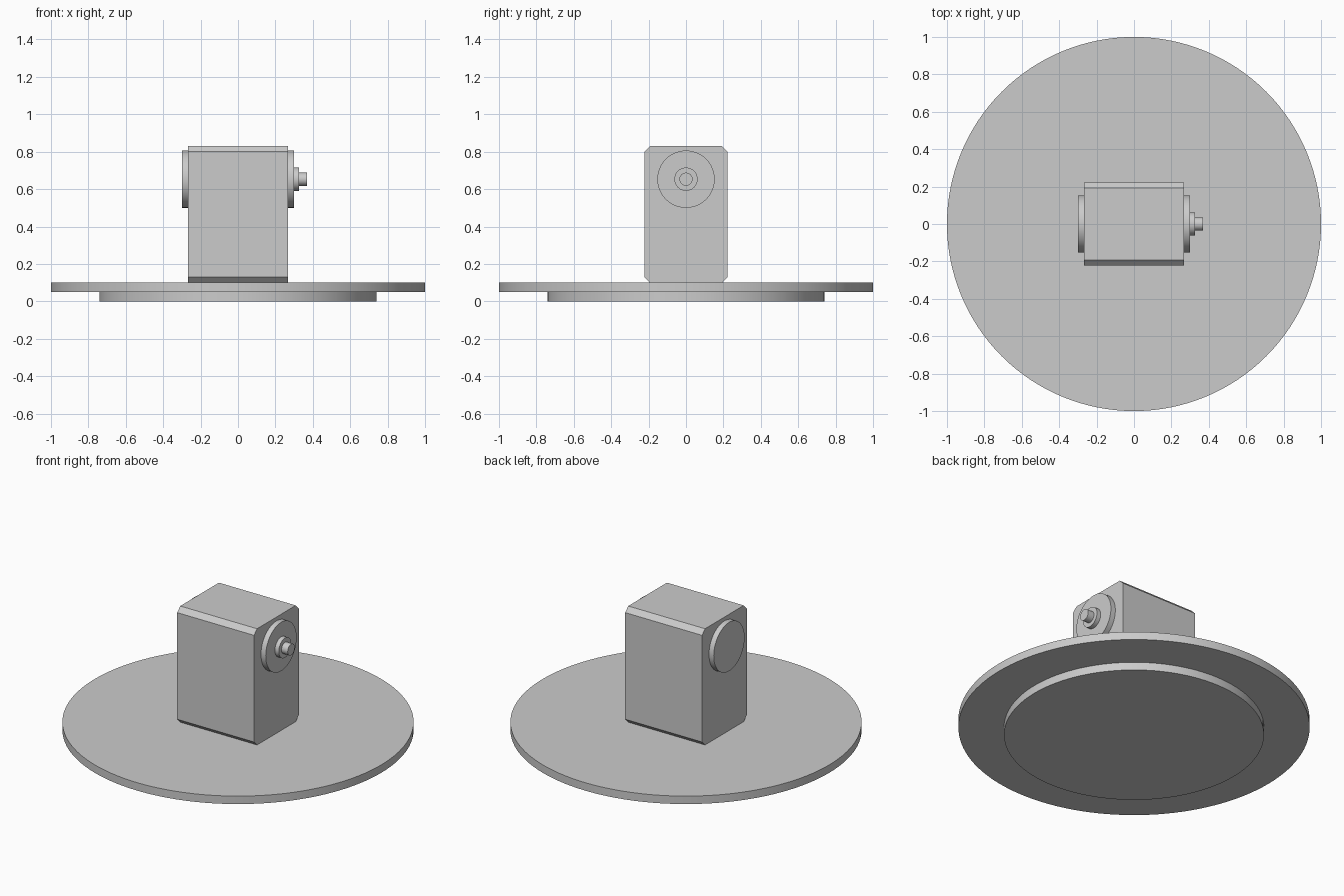
import bpy
import math

cube = bpy.data.objects.get("Cube")
if cube:
    bpy.data.objects.remove(cube, do_unlink=True)

grey = bpy.data.materials.new("plain_grey")
grey.use_nodes = True
colour = (0.6, 0.6, 0.6, 1)
grey.diffuse_color = colour
grey.node_tree.nodes["Principled BSDF"].inputs["Base Color"].default_value = colour


def disc(name, radius, start, end, axis="Z", height=0.0):
    """Cylinder running from start to end along the given axis."""
    mid = (start + end) / 2
    along_x = axis == "X"
    bpy.ops.mesh.primitive_cylinder_add(
        vertices=128, radius=radius, depth=end - start,
        location=(mid, 0, height) if along_x else (0, 0, mid),
        rotation=(0, math.pi / 2 if along_x else 0, 0))
    obj = bpy.context.object
    obj.name = name
    obj.data.materials.append(grey)
    bpy.ops.object.shade_smooth_by_angle(angle=math.radians(30))
    return obj


# Round base: narrow foot under a wide plate
disc("base_foot", 0.74, 0, 0.05)
disc("base_plate", 1.0, 0.05, 0.1)

# Housing: block with its four lengthwise edges chamfered
half_x, half_y, low, high, cut = 0.267, 0.222, 0.1, 0.83, 0.03
profile = [(-half_y + cut, low), (half_y - cut, low),
           (half_y, low + cut), (half_y, high - cut),
           (half_y - cut, high), (-half_y + cut, high),
           (-half_y, high - cut), (-half_y, low + cut)]
n = len(profile)
verts = [(x, y, z) for x in (-half_x, half_x) for y, z in profile]
faces = [(i, (i + 1) % n, n + (i + 1) % n, n + i) for i in range(n)]
faces += [tuple(reversed(range(n))), tuple(range(n, 2 * n))]
mesh = bpy.data.meshes.new("housing")
mesh.from_pydata(verts, [], [tuple(reversed(f)) for f in faces[:n]] + faces[n:])
mesh.materials.append(grey)
housing = bpy.data.objects.new("housing", mesh)
bpy.context.collection.objects.link(housing)

# Bearing caps on both sides, with a stepped shaft on the left one
axle = 0.653
disc("right_cap", 0.153, -0.3, -half_x, "X", axle)
disc("left_cap", 0.153, half_x, 0.3, "X", axle)
disc("shaft_collar", 0.062, 0.3, 0.327, "X", axle)
disc("shaft_tip", 0.035, 0.327, 0.37, "X", axle)
